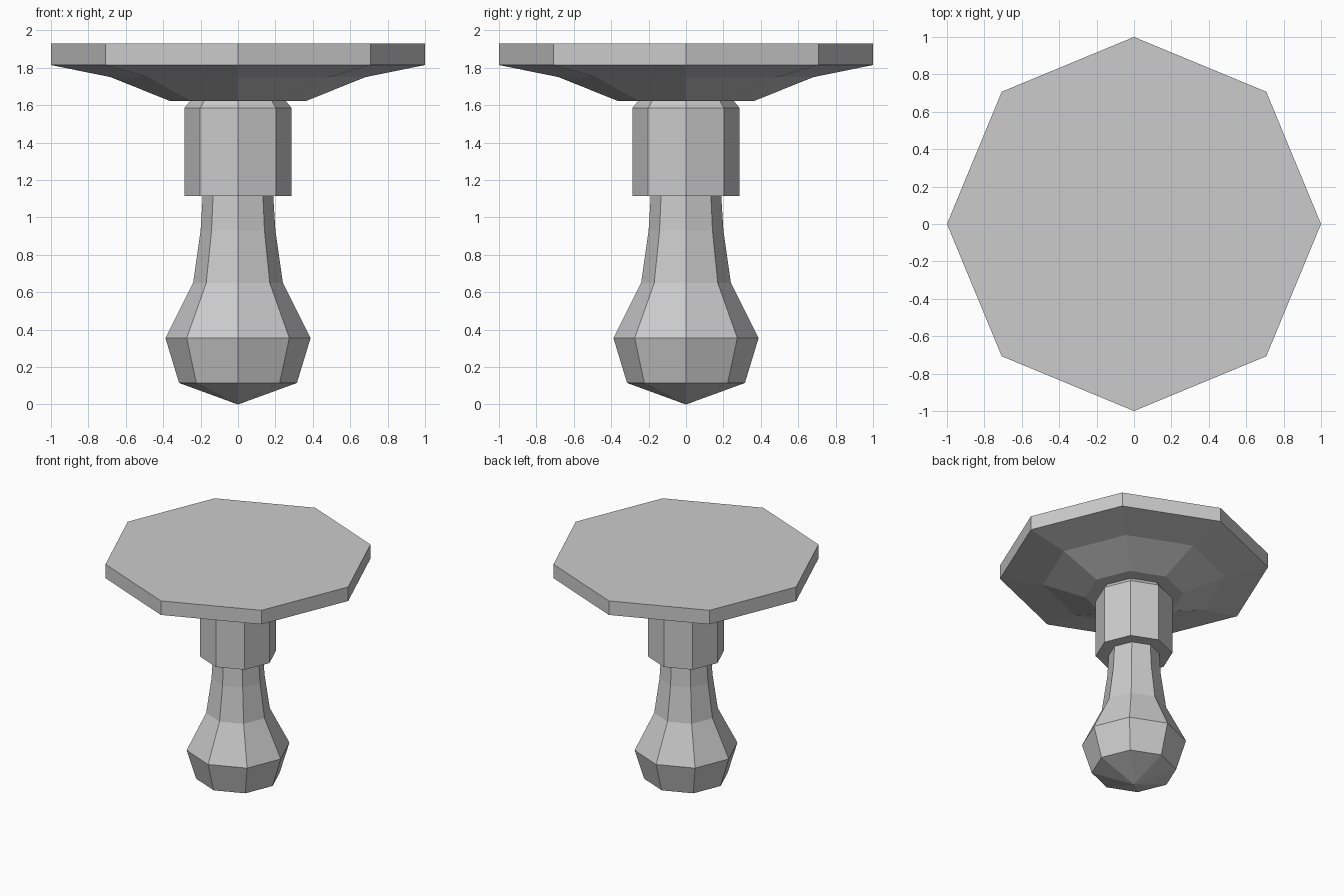
import bpy
import bmesh
from math import cos, sin, tau

SIDES = 8

if "Cube" in bpy.data.objects:
    bpy.data.objects.remove(bpy.data.objects["Cube"])

grey = bpy.data.materials.new("plain grey")
grey.use_nodes = True
grey.diffuse_color = (0.6, 0.6, 0.6, 1)
grey.node_tree.nodes["Principled BSDF"].inputs["Base Color"].default_value = (0.6, 0.6, 0.6, 1)


def turned(name, profile):
    """Octagonal turned solid from (radius, height) points, bottom to top."""
    bm = bmesh.new()
    rings = []
    for r, z in profile:
        if r == 0:
            rings.append([bm.verts.new((0, 0, z))] * SIDES)
        else:
            rings.append([bm.verts.new((r * cos(tau * i / SIDES), r * sin(tau * i / SIDES), z))
                          for i in range(SIDES)])
    for low, high in zip(rings, rings[1:]):
        for i in range(SIDES):
            j = (i + 1) % SIDES
            # a point ring collapses its quads to triangles
            corners = dict.fromkeys((low[i], low[j], high[j], high[i]))
            bm.faces.new(list(corners))
    for ring in (rings[0], rings[-1]):
        if ring[0] is not ring[1]:
            bm.faces.new(ring)
    bmesh.ops.recalc_face_normals(bm, faces=bm.faces)
    mesh = bpy.data.meshes.new(name)
    bm.to_mesh(mesh)
    bm.free()
    mesh.materials.append(grey)
    obj = bpy.data.objects.new(name, mesh)
    bpy.context.collection.objects.link(obj)
    return obj


# Bulbous handle with a pointed end
turned("handle", [(0, 0), (0.315, 0.115), (0.388, 0.355), (0.24, 0.65),
                  (0.20, 0.93), (0.187, 1.14)])

# Straight collar with a chamfered upper edge
turned("collar", [(0.286, 1.115), (0.286, 1.585), (0.25, 1.63)])

# Wide flat head with a stepped underside
turned("head", [(0.365, 1.623), (0.68, 1.75), (1, 1.815), (1, 1.93)])
